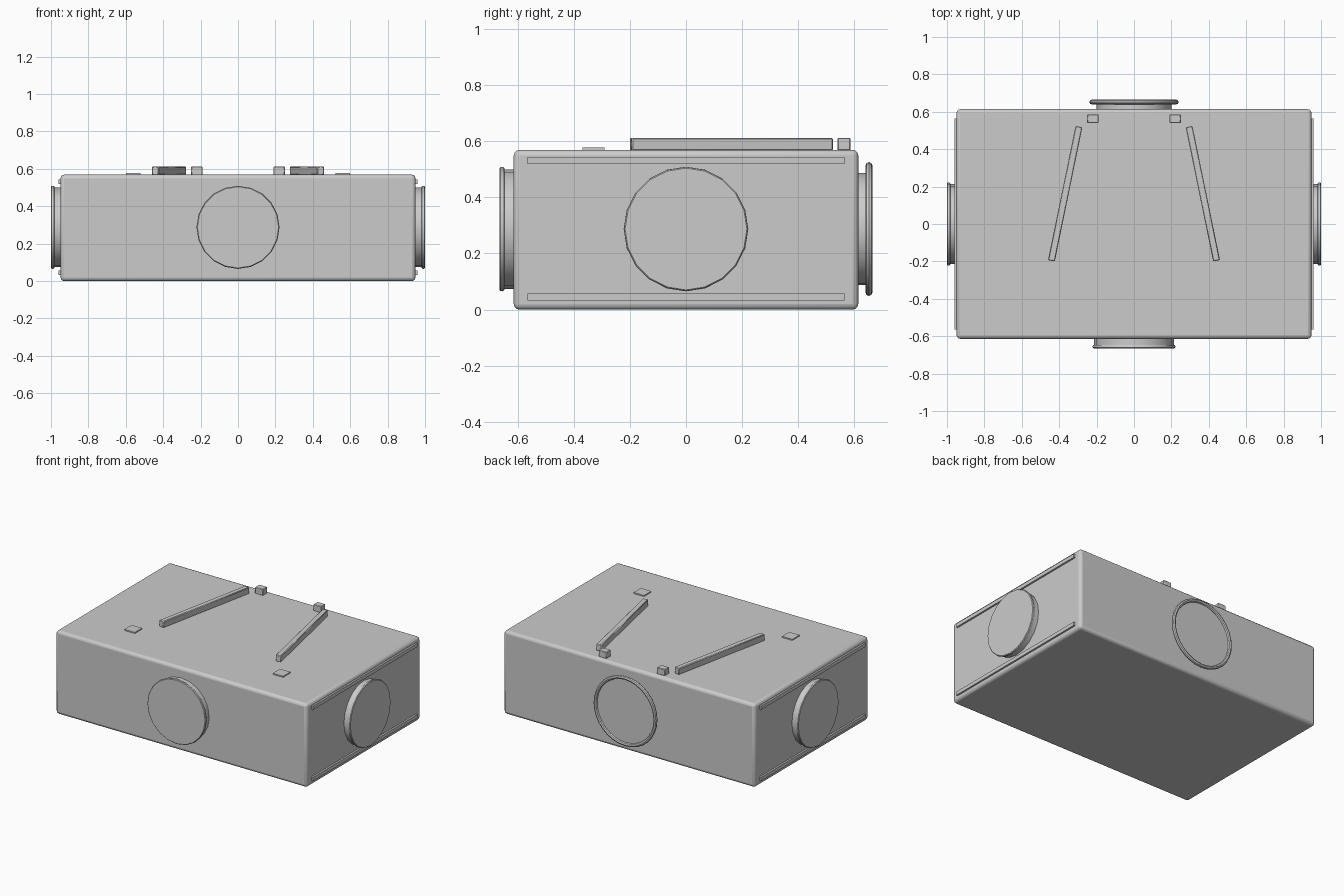
import bpy, math
from mathutils import Matrix, Vector

if "Cube" in bpy.data.objects:
    bpy.data.objects.remove(bpy.data.objects["Cube"])

W, D, H = 0.949, 0.614, 0.569      # body half width, half depth, height
MID = 0.287                        # height of the port centres


def smooth(obj):
    bpy.ops.object.select_all(action='DESELECT')
    obj.select_set(True)
    bpy.context.view_layer.objects.active = obj
    bpy.ops.object.shade_smooth_by_angle(angle=math.radians(35))


def box(name, lo, hi, bevel=0.0, segments=2, turn=0.0):
    lo, hi = Vector(lo), Vector(hi)
    bpy.ops.mesh.primitive_cube_add(size=1, location=(lo + hi) / 2)
    obj = bpy.context.object
    obj.name = name
    obj.data.transform(Matrix.Diagonal((*(hi - lo), 1)))
    obj.rotation_euler.z = turn
    if bevel:
        mod = obj.modifiers.new("soft_edges", 'BEVEL')
        mod.width, mod.segments = bevel, segments
    smooth(obj)
    return obj


def lathe(name, profile, sides, base, turn):
    """Spin (radius, distance) points about an axis that points outward from a wall."""
    verts, faces = [], []
    for r, d in profile:
        for i in range(sides):
            a = math.tau * i / sides
            verts.append((r * math.sin(a), -d, r * math.cos(a)))
    for k in range(len(profile) - 1):
        for i in range(sides):
            j = (i + 1) % sides
            faces.append((k * sides + i, k * sides + j,
                          (k + 1) * sides + j, (k + 1) * sides + i))
    last = (len(profile) - 1) * sides
    faces.append(tuple(range(last, last + sides)))
    faces.append(tuple(reversed(range(sides))))
    mesh = bpy.data.meshes.new(name)
    mesh.from_pydata(verts, [], faces)
    obj = bpy.data.objects.new(name, mesh)
    bpy.context.collection.objects.link(obj)
    obj.location = base
    obj.rotation_euler.z = turn
    smooth(obj)
    return obj


# main housing
box("body", (-W, -D, 0), (W, D, H), bevel=0.02, segments=3)

# capped ports on the front, right and left walls
cap = [(0.213, -0.01), (0.213, 0.032), (0.219, 0.034), (0.222, 0.040),
       (0.221, 0.047), (0.217, 0.051)]
lathe("front_port", cap, 20, (0, -D, MID), 0)
lathe("right_port", cap, 20, (W, 0, MID), math.pi / 2)
lathe("left_port", cap, 20, (-W, 0, MID), -math.pi / 2)

# back port: neck with a rounded ring around its face
neck = [(0.2, -0.01), (0.2, 0.027), (0.22, 0.031), (0.22, 0.037)]
lathe("back_port", neck, 24, (0, D, MID), math.pi)
bpy.ops.mesh.primitive_torus_add(major_radius=0.226, minor_radius=0.0125,
                                 major_segments=32, minor_segments=8,
                                 location=(0, D + 0.038, MID),
                                 rotation=(math.pi / 2, 0, 0))
ring = bpy.context.object
ring.name = "back_port_ring"
smooth(ring)

for side, s in (("right", 1), ("left", -1)):
    # rails along the side walls
    for level, z in (("upper", 0.531), ("lower", 0.045)):
        box(f"{side}_{level}_rail", (s * 0.953 - 0.008, -0.565, z - 0.0125),
            (s * 0.953 + 0.008, 0.565, z + 0.0125))
    # slanted strips on the lid
    box(f"{side}_strip", (s * 0.368 - 0.0185, 0.162 - 0.366, H - 0.002),
        (s * 0.368 + 0.0185, 0.162 + 0.366, 0.612), bevel=0.004, segments=1,
        turn=s * math.radians(11.6))
    # small blocks by the back edge
    box(f"{side}_block", (s * 0.22 - 0.03, 0.54, H - 0.002),
        (s * 0.22 + 0.03, 0.586, 0.612), bevel=0.003, segments=1)
    # thin pads near the front
    box(f"{side}_pad", (s * 0.56 - 0.039, -0.369, H - 0.002),
        (s * 0.56 + 0.039, -0.291, 0.577))
